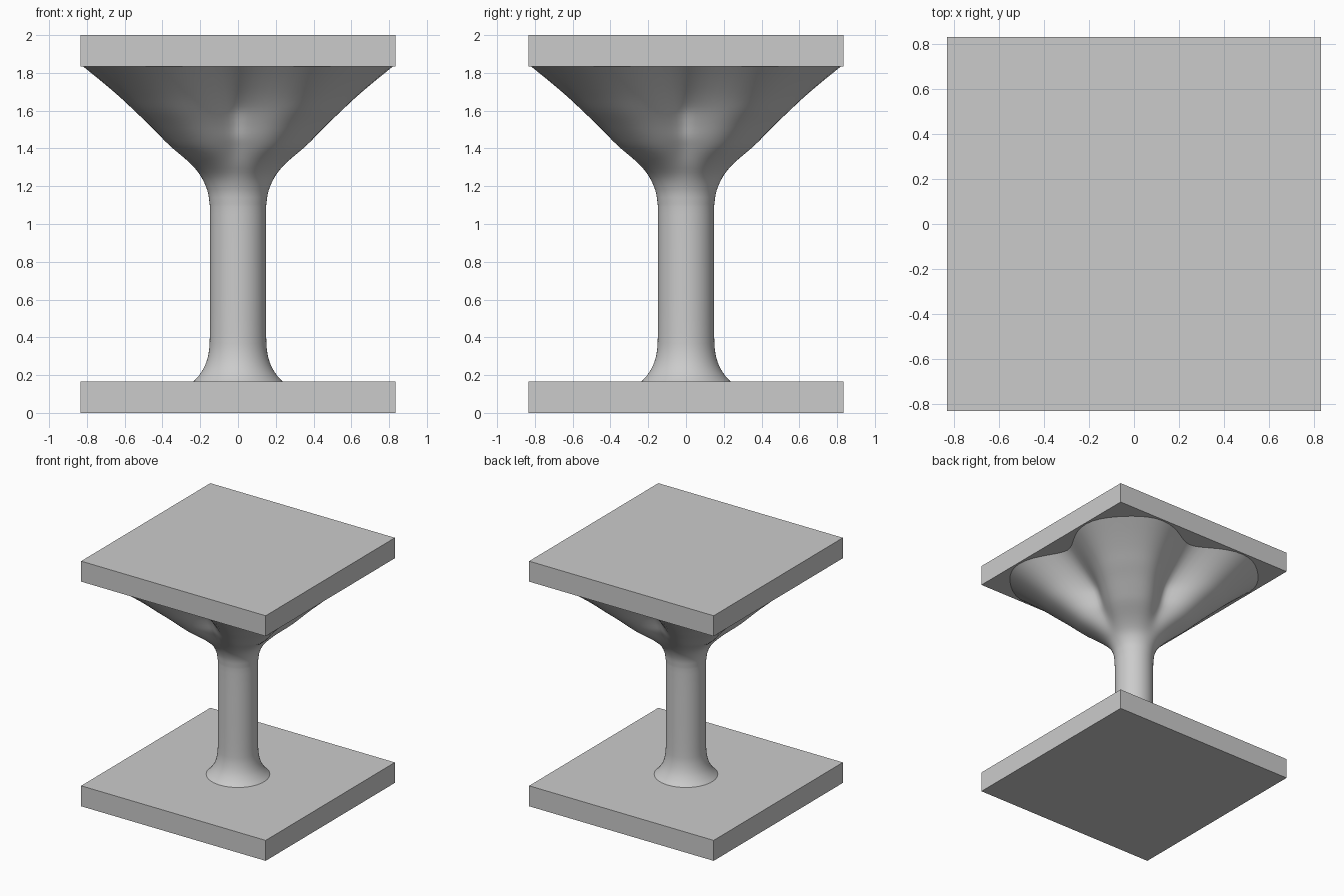
import bpy
import bmesh
import math
from mathutils import Matrix

HALF, THICK, HEIGHT, SEGMENTS = 0.833, 0.167, 2.0, 96

cube = bpy.data.objects.get("Cube")
if cube:
    bpy.data.objects.remove(cube, do_unlink=True)

grey = bpy.data.materials.new("plain grey")
grey.use_nodes = True
colour = (0.6, 0.6, 0.6, 1)
grey.diffuse_color = colour
grey.node_tree.nodes["Principled BSDF"].inputs["Base Color"].default_value = colour


def add_object(name, bm):
    bmesh.ops.recalc_face_normals(bm, faces=bm.faces)
    mesh = bpy.data.meshes.new(name)
    bm.to_mesh(mesh)
    bm.free()
    mesh.materials.append(grey)
    obj = bpy.data.objects.new(name, mesh)
    bpy.context.collection.objects.link(obj)
    return obj


def slab(name, z):
    bm = bmesh.new()
    size = Matrix.Diagonal((2 * HALF, 2 * HALF, THICK, 1))
    bmesh.ops.create_cube(bm, size=1, matrix=Matrix.Translation((0, 0, z)) @ size)
    add_object(name, bm)


def smooth_step(a, b, c, d, t):
    """Catmull-Rom blend between b and c."""
    return b + t * (c - a + t * (2*a - 5*b + 4*c - d + t * (3*(b - c) + d - a))) / 2


# Square base and top slabs
slab("base_slab", THICK / 2)
slab("top_slab", HEIGHT - THICK / 2)

# Column profile: height, radius towards the sides, radius towards the corners
profile = [
    (THICK, .235, .235), (.2, .205, .205), (.25, .175, .175), (.32, .155, .155),
    (.42, .149, .149), (.75, .148, .148), (1.05, .148, .148), (1.12, .152, .152),
    (1.18, .163, .163), (1.25, .195, .2), (1.32, .245, .28), (1.4, .295, .4),
    (1.46, .33, .475), (1.53, .355, .56), (1.6, .39, .65), (1.67, .46, .735),
    (1.75, .56, .84), (HEIGHT - THICK, .67, .955),
]
rings = []
for i in range(len(profile) - 1):
    p = [profile[min(max(i + k, 0), len(profile) - 1)] for k in (-1, 0, 1, 2)]
    rings += [[smooth_step(*axis, t / 3) for axis in zip(*p)] for t in range(3)]
rings.append(profile[-1])

# Flared column: round at the foot, four broad lobes under the top slab
bm = bmesh.new()
loops = []
for z, side, corner in rings:
    swing = (corner - side) / 2
    loop = []
    for s in range(SEGMENTS):
        a = 2 * math.pi * s / SEGMENTS
        r = (side + corner) / 2 - swing * math.cos(4 * a)
        r += 0.24 * swing * (1 - math.cos(8 * a))
        loop.append(bm.verts.new((r * math.cos(a), r * math.sin(a), z)))
    loops.append(loop)
for low, high in zip(loops, loops[1:]):
    for s in range(SEGMENTS):
        n = (s + 1) % SEGMENTS
        bm.faces.new((low[s], low[n], high[n], high[s]))
bm.faces.new(loops[0])
bm.faces.new(loops[-1])
column = add_object("flared_column", bm)
bpy.ops.object.select_all(action="DESELECT")
column.select_set(True)
bpy.context.view_layer.objects.active = column
bpy.ops.object.shade_smooth_by_angle(angle=math.radians(40))
